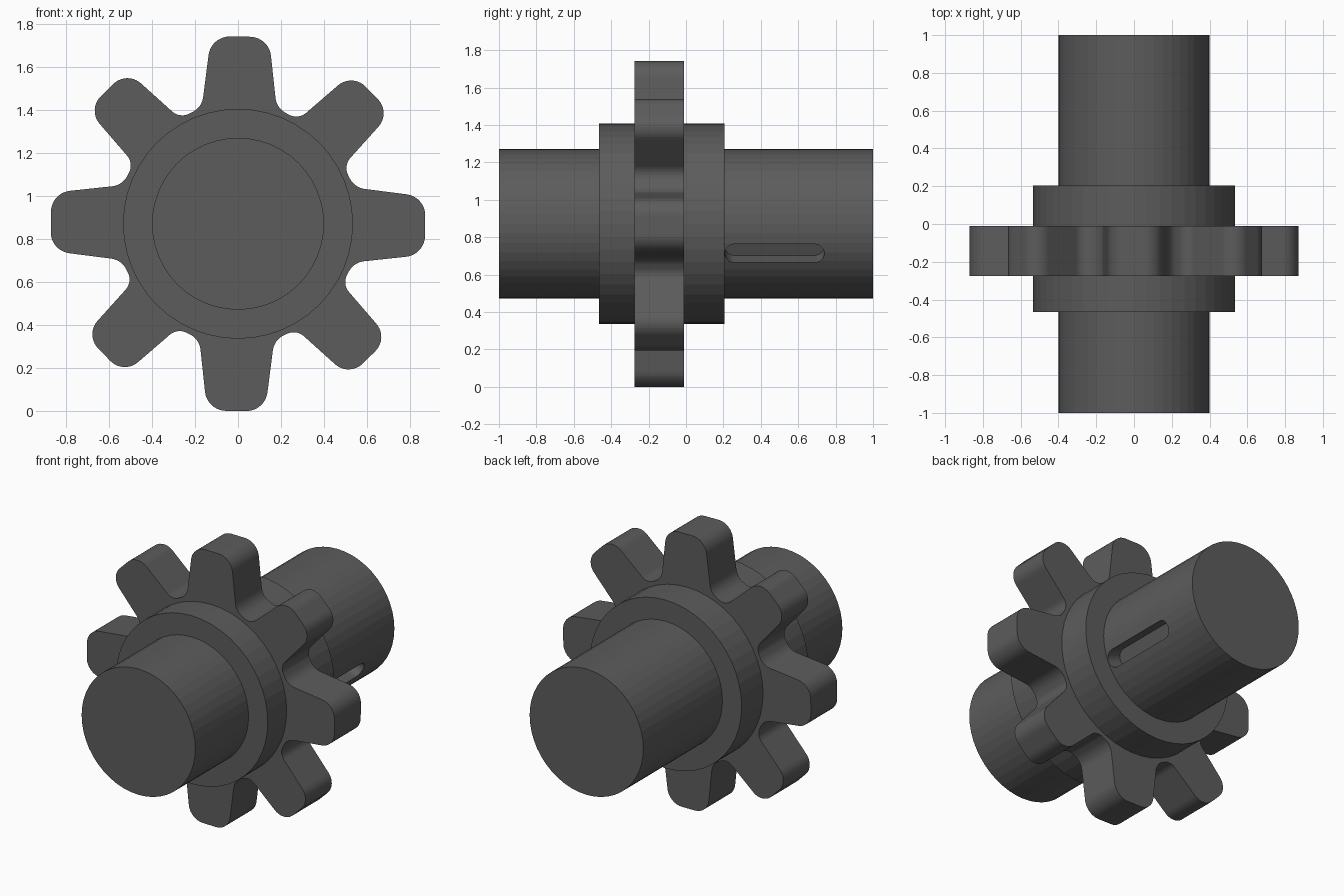
import bpy, bmesh
from math import cos, sin, pi, radians
from mathutils import Vector

if "Cube" in bpy.data.objects:
    bpy.data.objects.remove(bpy.data.objects["Cube"])

CZ = 0.8715  # height of the shaft axis


def prism(name, points, place, d0, d1):
    """Extrude a closed 2D outline between depths d0 and d1."""
    bm = bmesh.new()
    a, b = ([bm.verts.new(place(u, v, d)) for u, v in points] for d in (d0, d1))
    n = len(points)
    bm.faces.new(a)
    bm.faces.new(b[::-1])
    for i in range(n):
        j = (i + 1) % n
        bm.faces.new((a[i], b[i], b[j], a[j]))
    return finish(name, bm)


# Dark grey steel
steel = bpy.data.materials.new("dark_steel")
steel.diffuse_color = (0.107, 0.107, 0.107, 1)
steel.use_nodes = True
steel.node_tree.nodes["Principled BSDF"].inputs["Base Color"].default_value = steel.diffuse_color


def finish(name, bm):
    bmesh.ops.recalc_face_normals(bm, faces=bm.faces)
    mesh = bpy.data.meshes.new(name)
    bm.to_mesh(mesh)
    bm.free()
    mesh.materials.append(steel)
    ob = bpy.data.objects.new(name, mesh)
    bpy.context.collection.objects.link(ob)
    return ob


def fillet(p, prev, nxt, t, steps=10):
    """Circular arc replacing corner p, starting t away from it."""
    d1, d2 = (prev - p).normalized(), (nxt - p).normalized()
    half = d1.angle(d2) / 2
    c = p + (d1 + d2).normalized() * (t / cos(half))
    s, e = Vector((*(p + d1 * t - c), 0)), Vector((*(p + d2 * t - c), 0))
    ang = s.angle(e)
    return [c + ((s * sin((1 - k / steps) * ang) + e * sin(k / steps * ang)) / sin(ang)).to_2d()
            for k in range(steps + 1)]


# Stepped shaft with wide collar, turned around the y axis
SIDES = 48
profile = [(0.4, -1), (0.4, -0.465), (0.535, -0.465),
           (0.535, 0.205), (0.4, 0.205), (0.4, 1)]
bm = bmesh.new()
rings = [[bm.verts.new((r * cos(2 * pi * i / SIDES), y, CZ + r * sin(2 * pi * i / SIDES)))
          for i in range(SIDES)] for r, y in profile]
for a, b in zip(rings, rings[1:]):
    for i in range(SIDES):
        j = (i + 1) % SIDES
        bm.faces.new((a[i], a[j], b[j], b[i]))
bm.faces.new(rings[0])
bm.faces.new(rings[-1])
shaft = finish("gear_shaft", bm)

# Eight-tooth gear; the diagonal teeth are slightly slimmer
corners = []
for k in range(8):
    root, tip = (0.174, 0.135) if k % 2 == 0 else (0.150, 0.129)
    ang = k * pi / 4 - radians(0.6)
    axis = Vector((cos(ang), sin(ang)))
    side = Vector((-axis.y, axis.x))
    for r, w, t in ((0.54, -root, 0.048), (0.871, -tip, 0.088),
                    (0.871, tip, 0.088), (0.54, root, 0.048)):
        corners.append((axis * r + side * w, t))
outline = []
for i, (p, t) in enumerate(corners):
    outline += fillet(p, corners[i - 1][0], corners[(i + 1) % len(corners)][0], t)
gear = prism("gear_teeth", outline, lambda u, v, d: (u, d, CZ + v), -0.275, -0.01)

# Round-ended keyway cutter, sunk into the shaft along a tilted radius
R, Y0, Y1 = 0.054, 0.207, 0.74
slot = [(Y1 - R + R * cos(a), R * sin(a)) for a in (-pi / 2 + pi * i / 12 for i in range(13))]
slot += [(Y0 + R - R * cos(a), -R * sin(a)) for a in (-pi / 2 + pi * i / 12 for i in range(13))]
tilt = radians(-23.5)
keyway = prism("keyway_cutter", slot,
               lambda u, v, d: (d * cos(tilt) - v * sin(tilt), u,
                                CZ + d * sin(tilt) + v * cos(tilt)), 0.3, 0.5)

# Join the gear to the shaft and cut the keyway; facets stay flat
bpy.context.view_layer.objects.active = shaft
shaft.select_set(True)
for tool, op in ((gear, 'UNION'), (keyway, 'DIFFERENCE')):
    mod = shaft.modifiers.new(op.lower(), 'BOOLEAN')
    mod.operation, mod.object, mod.solver = op, tool, 'EXACT'
    bpy.ops.object.modifier_apply(modifier=mod.name)
    bpy.data.objects.remove(tool)
